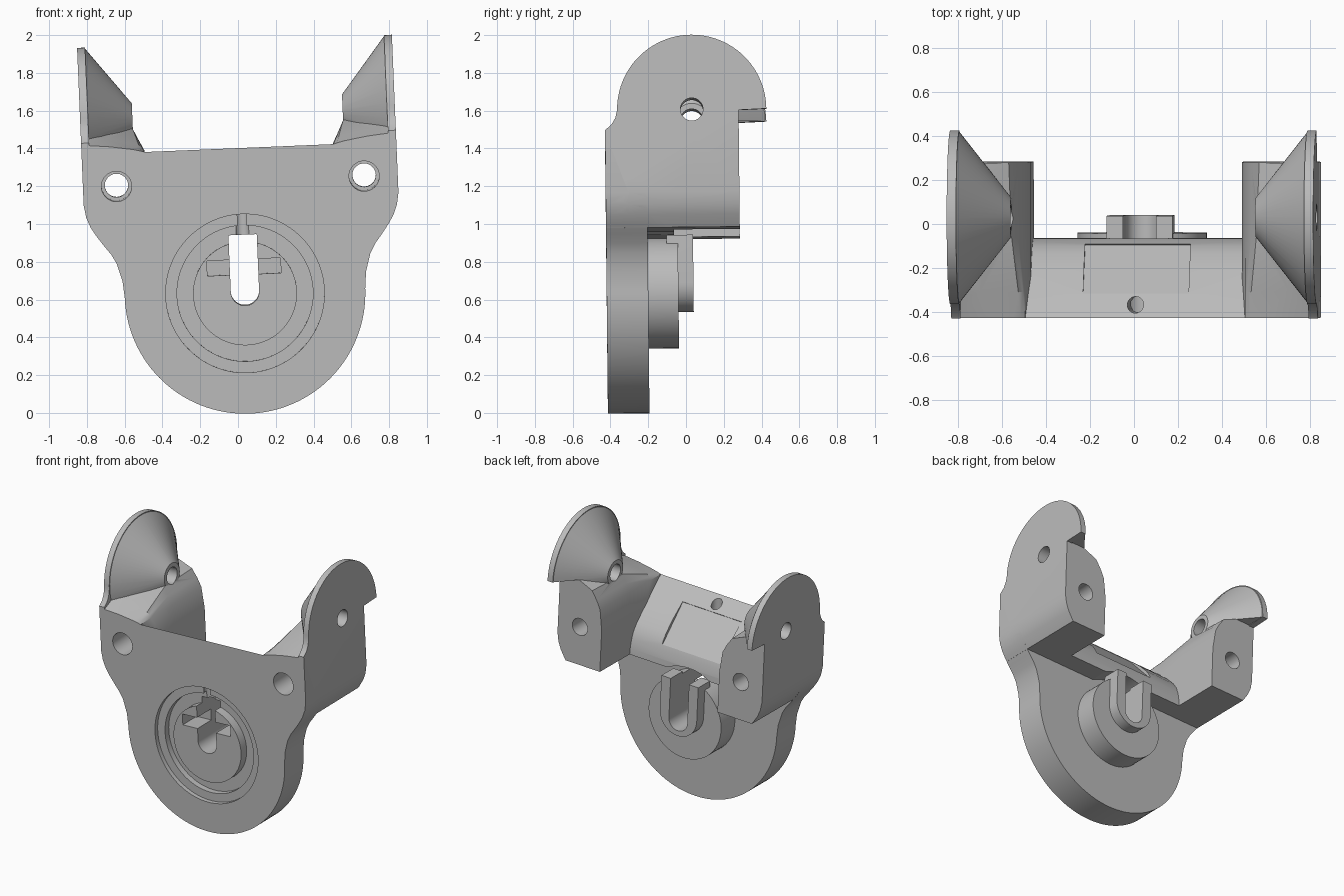
import bpy, bmesh
from math import sin, cos, radians
from mathutils import Matrix

if "Cube" in bpy.data.objects:
    bpy.data.objects.remove(bpy.data.objects["Cube"])

grey = bpy.data.materials.new("mid_grey")
grey.use_nodes = True
grey.diffuse_color = (0.5, 0.5, 0.5, 1)
grey.node_tree.nodes["Principled BSDF"].inputs["Base Color"].default_value = (0.5, 0.5, 0.5, 1)


def loft(name, sections):
    """Closed solid through rings that share one point count."""
    bm = bmesh.new()
    rings = [[bm.verts.new(p) for p in s] for s in sections]
    n = len(rings[0])
    for a, b in zip(rings, rings[1:]):
        for i in range(n):
            bm.faces.new((a[i], a[(i + 1) % n], b[(i + 1) % n], b[i]))
    bm.faces.new(rings[0])
    bm.faces.new(rings[-1])
    bmesh.ops.recalc_face_normals(bm, faces=bm.faces)
    mesh = bpy.data.meshes.new(name)
    bm.to_mesh(mesh)
    bm.free()
    mesh.materials.append(grey)
    ob = bpy.data.objects.new(name, mesh)
    bpy.context.collection.objects.link(ob)
    return ob


def at(axis, p, d):
    """Place a flat point at depth d along an axis."""
    return {"x": (d, p[0], p[1]), "y": (p[0], d, p[1]), "z": (p[0], p[1], d)}[axis]


def prism(name, pts, axis, a, b):
    return loft(name, [[at(axis, p, d) for p in pts] for d in (a, b)])


def arc(c, r, a0, a1, n=24):
    return [(c[0] + r * cos(radians(a0 + (a1 - a0) * i / n)),
             c[1] + r * sin(radians(a0 + (a1 - a0) * i / n))) for i in range(n + 1)]


def circle(c, r, n=64):
    return arc(c, r, 0, 360, n)[:-1]


def rect(x0, y0, x1, y1):
    return [(x0, y0), (x1, y0), (x1, y1), (x0, y1)]


def cylinder(name, c, r, axis, a, b, n=64):
    return prism(name, circle(c, r, n), axis, a, b)


def combine(target, tool, op):
    mod = target.modifiers.new(op.lower(), "BOOLEAN")
    mod.operation = op
    mod.solver = "EXACT"
    mod.object = tool
    bpy.context.view_layer.objects.active = target
    bpy.ops.object.modifier_apply(modifier=mod.name)
    bpy.data.objects.remove(tool)


FRONT, BACK, REAR, LOW = -0.42, -0.2, 0.288, 0.315
PIVOT = (0.04, 0.936)
flank = [(0.645, 0.09), (0.672, 0.185), (0.7, 0.236), (0.737, 0.284),
         (0.772, 0.333), (0.802, 0.382), (0.823, 0.435), (0.834, 0.5)]

# Face plate with rounded bottom and waisted sides
outline = arc((0, 0), 0.637, 180, 360, 60) + flank + [(-x, z) for x, z in reversed(flank)]
bracket = prism("bracket", outline, "y", FRONT, BACK)

# Sloped crossbar above the plate, hollowed around the hub
bar = [(FRONT, LOW), (FRONT, 0.77), (-0.31, 0.69), (-0.2, 0.597), (-0.13, 0.525),
       (-0.095, 0.475), (-0.075, 0.42), (-0.063, 0.36), (-0.06, LOW)]
crossbar = prism("crossbar", bar, "x", -0.52, 0.52)
combine(crossbar, cylinder("hub_clearance", (0, 0), 0.36, "y", BACK, 0.1), "DIFFERENCE")
pocket = [(-0.31, 0.685), (-0.09, 0.45), (0.0, 0.55), (-0.2, 0.85)]
combine(crossbar, prism("pocket", pocket, "x", -0.24, 0.24), "DIFFERENCE")
combine(bracket, crossbar, "UNION")

# Stepped hub on the back of the plate
combine(bracket, cylinder("hub", (0, 0), 0.295, "y", -0.3, -0.04), "UNION")
collar = arc((0, 0.047), 0.15, 180, 360) + [(0.15, 0.3), (-0.15, 0.3)]
combine(bracket, prism("hub_collar", collar, "y", -0.1, 0.04), "UNION")


def make_arm(side):
    # Block: sloped top at the front, full height at the back
    outer = [(0.76, LOW)] + flank[5:]
    base = [(0.48, LOW), (0.48, 0.62)]
    tops = {
        FRONT: [(0.5, 0.77), (0.52, 0.776), (0.557, 0.785), (0.68, 0.805), (0.834, 0.82)],
        -0.3: [(0.5, 0.77), (0.51, 0.79), (0.53, 0.807), (0.7, 0.845), (0.834, 0.87)],
        -0.05: [(0.5, 0.77), (0.53, 0.83), (0.557, 0.89), (0.68, 0.91), (0.834, 0.93)],
        REAR: [(0.5, 0.77), (0.53, 0.83), (0.57, 0.89), (0.675, 0.935), (0.834, 0.936)],
    }
    rings = [[(side * x, y, z) for x, z in base + top + outer[::-1]] for y, top in tops.items()]
    arm = loft("arm", rings)
    # Ear plate with round top
    ear = [(REAR, 0.5), (REAR, 0.93)] + arc(PIVOT, 0.395, 0, 180, 48) + [
        (-0.365, 0.895), (-0.385, 0.86), (FRONT, 0.83), (FRONT, 0.5)]
    combine(arm, prism("ear", ear, "x", side * 0.792, side * 0.834), "UNION")
    # Cone bracing the ear, cut away under its rear lip
    cone = loft("ear_cone", [[(side * x, y, z) for y, z in circle(PIVOT, r)]
                             for x, r in ((0.557, 0.09), (0.795, 0.393), (0.815, 0.393))])
    combine(cone, prism("lip_cut", rect(REAR, 0.3, 0.6, 0.936), "x", -2, 2), "DIFFERENCE")
    combine(arm, cone, "UNION")
    return arm


for side in (-1, 1):
    combine(bracket, make_arm(side), "UNION")

# Shallow round ledge and a ring groove in the front, leaving a raised centre
for r, depth in ((0.42, -0.388), (0.36, -0.345)):
    combine(bracket, cylinder("recess", (0, 0), r, "y", -0.6, depth, 96), "DIFFERENCE")
combine(bracket, cylinder("centre_disc", (0, 0), 0.275, "y", -0.41, -0.28, 96), "UNION")

# Keyway through the hub, with a blind cross slot
slot = arc((0, 0.01), 0.075, 180, 360) + [(0.075, 0.31), (-0.075, 0.31)]
combine(bracket, prism("keyway", slot, "y", -0.6, 0.2), "DIFFERENCE")
combine(bracket, prism("cross_slot", rect(-0.195, 0.1, 0.195, 0.18), "y", -0.6, -0.25), "DIFFERENCE")
combine(bracket, cylinder("pin_hole", (0, -0.36), 0.037, "z", 0.28, 1.0, 32), "DIFFERENCE")

# Counterbored mounting holes and pivot holes
for side in (-1, 1):
    c = (side * 0.656, 0.594)
    combine(bracket, cylinder("counterbore", c, 0.08, "y", -0.6, 0.1, 40), "DIFFERENCE")
    combine(bracket, cylinder("mount_hole", c, 0.062, "y", -0.5, 0.5, 40), "DIFFERENCE")
    combine(bracket, cylinder("pivot_hole", PIVOT, 0.06, "x", side * 0.4, side * 1.0, 40), "DIFFERENCE")

# Slight lean of the whole part
bracket.data.transform(Matrix.Translation((0.037, 0, 0.637))
                       @ Matrix.Rotation(radians(-2.4), 4, "Y")
                       @ Matrix.Rotation(radians(0.6), 4, "X"))
for ob in bpy.context.selected_objects:
    ob.select_set(False)
bracket.select_set(True)
bpy.context.view_layer.objects.active = bracket
bpy.ops.object.shade_smooth_by_angle(angle=radians(30))
